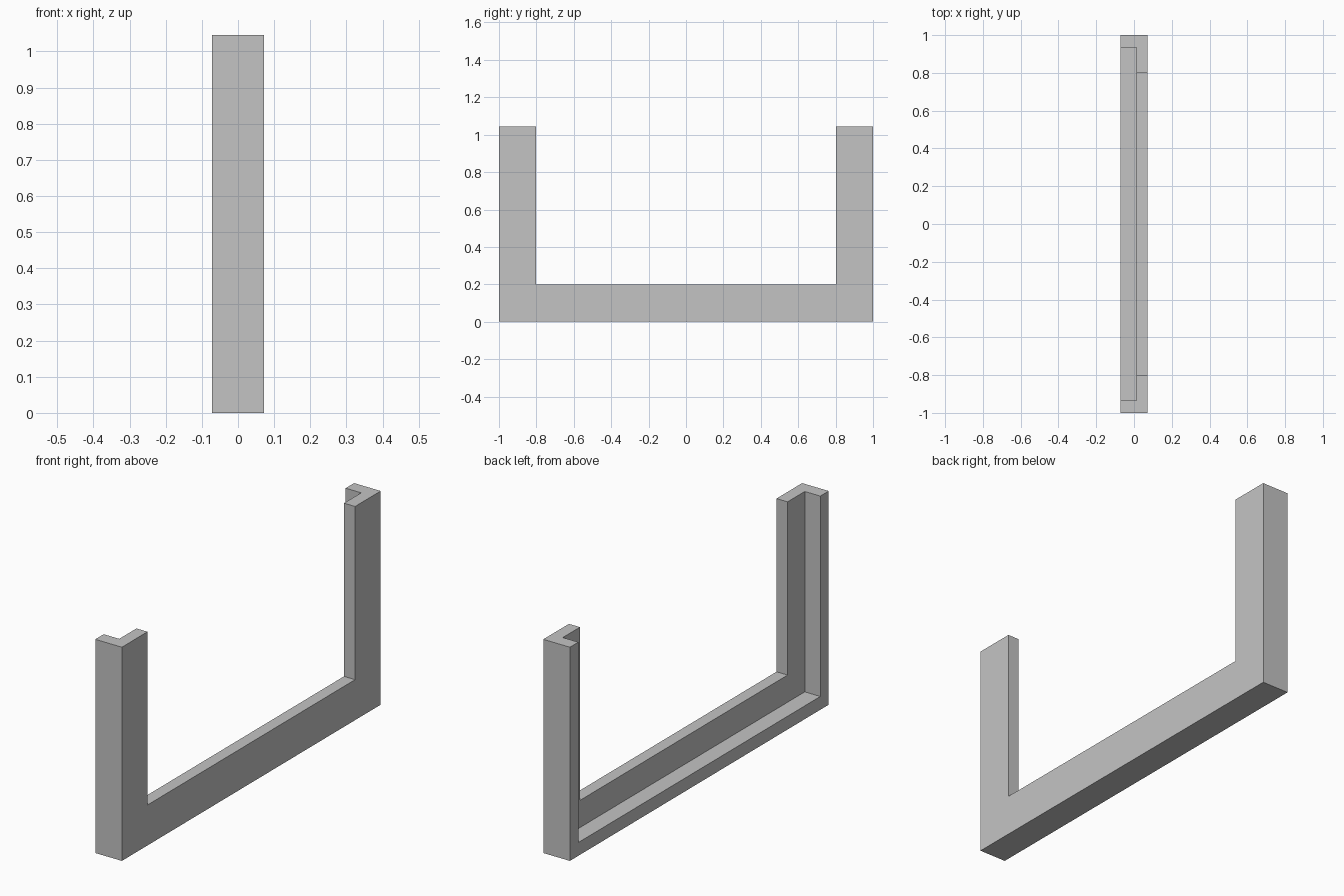
import bpy
import bmesh

if "Cube" in bpy.data.objects:
    bpy.data.objects.remove(bpy.data.objects["Cube"], do_unlink=True)

LENGTH, HEIGHT = 1.0, 1.045        # half length, full height
BACK, STEP, FACE = -0.072, 0.012, 0.072

# Single grey material
grey = bpy.data.materials.new("plain grey")
grey.use_nodes = True
colour = (0.55, 0.55, 0.55, 1)
grey.diffuse_color = colour
grey.node_tree.nodes["Principled BSDF"].inputs["Base Color"].default_value = colour


def u_outline(width):
    """Outline of an upright U in the y-z plane with the given band width."""
    inner = LENGTH - width
    half = [(LENGTH, 0), (LENGTH, HEIGHT), (inner, HEIGHT), (inner, width)]
    return half + [(-y, z) for y, z in reversed(half)]


def loft(bm, sections):
    """Rings of vertices at each (x, width), joined into a stepped solid."""
    rings = [[bm.verts.new((x, y, z)) for y, z in u_outline(w)] for x, w in sections]
    for a, b in zip(rings, rings[1:]):
        for i in range(len(a)):
            j = (i + 1) % len(a)
            if (a[i].co - b[i].co).length > 1e-6:
                bm.faces.new((a[i], a[j], b[j], b[i]))
    return rings


def band(bm, ring):
    """Close a U-shaped end with two posts and a sill."""
    for order in ((0, 1, 2, 3), (0, 3, 4, 7), (7, 4, 5, 6)):
        bm.faces.new([ring[i] for i in order])


def u_solid(name, x0, x1, width):
    bm = bmesh.new()
    rings = loft(bm, [(x0, width), (x1, width)])
    for ring in rings:
        band(bm, ring)
    bmesh.ops.recalc_face_normals(bm, faces=bm.faces)
    mesh = bpy.data.meshes.new(name)
    bm.to_mesh(mesh)
    bm.free()
    mesh.materials.append(grey)
    obj = bpy.data.objects.new(name, mesh)
    bpy.context.collection.objects.link(obj)
    return obj


# Wide flat frame on the face side, thin rim forming the rebate behind it
u_solid("frame_face", STEP, FACE, 0.198)
u_solid("frame_rim", BACK, STEP, 0.065)
